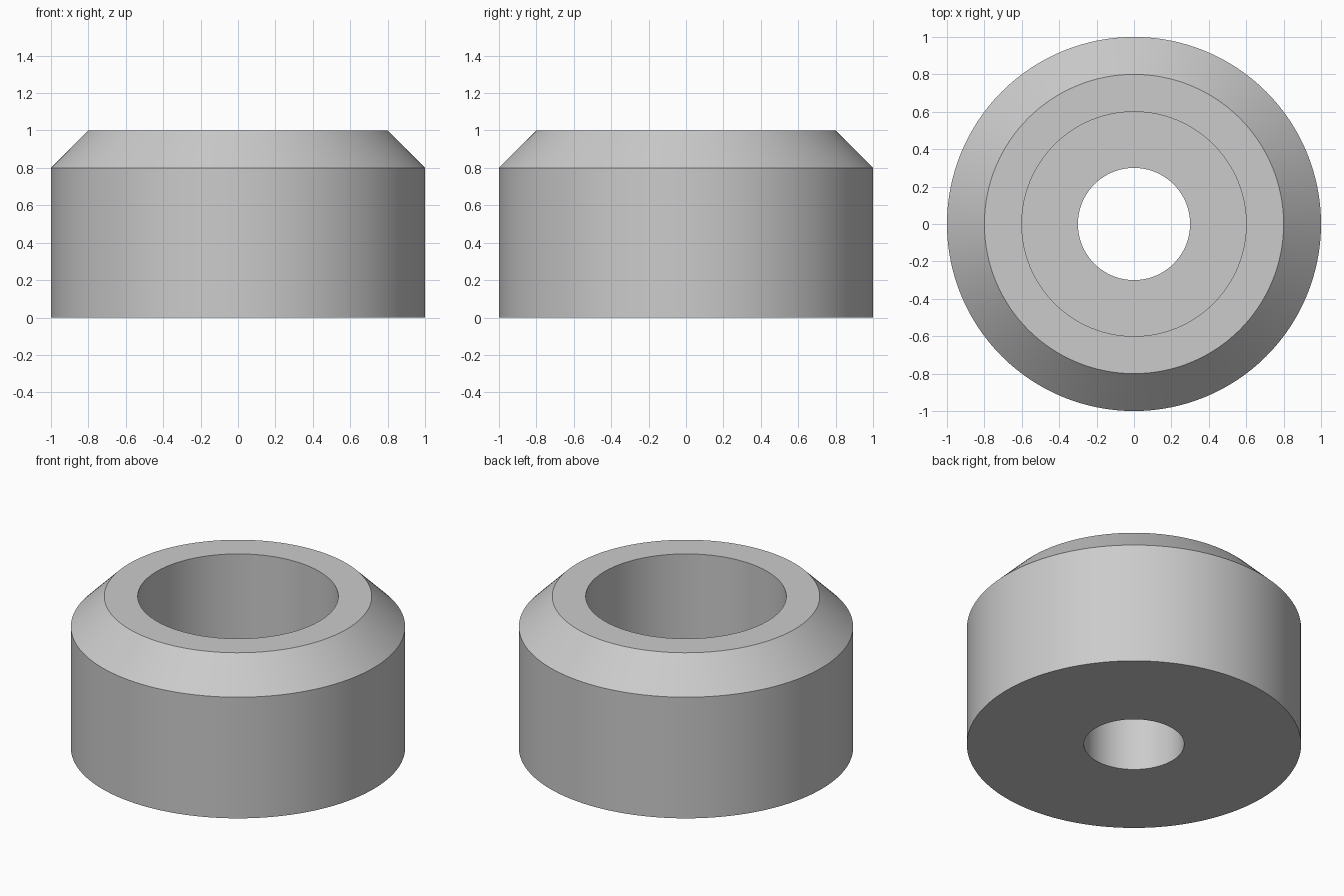
import bpy
import bmesh
import math

cube = bpy.data.objects.get("Cube")
if cube:
    bpy.data.objects.remove(cube, do_unlink=True)

# Plain grey material
grey = bpy.data.materials.new("plain_grey")
grey.use_nodes = True
colour = (0.6, 0.6, 0.6, 1.0)
grey.diffuse_color = colour
grey.node_tree.nodes["Principled BSDF"].inputs["Base Color"].default_value = colour

# Closed cross-section (radius, height): chamfered outside, counterbored inside
SEGMENTS = 128
section = [(0.3, 0), (1, 0), (1, 0.8), (0.8, 1), (0.6, 1), (0.6, 0.4), (0.3, 0.4)]

# Revolve the section into a ring
bm = bmesh.new()
rings = []
for i in range(SEGMENTS):
    a = math.tau * i / SEGMENTS
    rings.append([bm.verts.new((r * math.cos(a), r * math.sin(a), z)) for r, z in section])
for i, ring in enumerate(rings):
    following = rings[(i + 1) % SEGMENTS]
    for j in range(len(section)):
        k = (j + 1) % len(section)
        bm.faces.new((ring[j], following[j], following[k], ring[k]))
bmesh.ops.recalc_face_normals(bm, faces=bm.faces)
mesh = bpy.data.meshes.new("counterbored_bushing")
bm.to_mesh(mesh)
bm.free()
mesh.materials.append(grey)

# Smooth walls with crisp rims
bushing = bpy.data.objects.new("counterbored_bushing", mesh)
bpy.context.collection.objects.link(bushing)
bpy.context.view_layer.objects.active = bushing
bushing.select_set(True)
bpy.ops.object.shade_smooth_by_angle(angle=math.radians(30))
